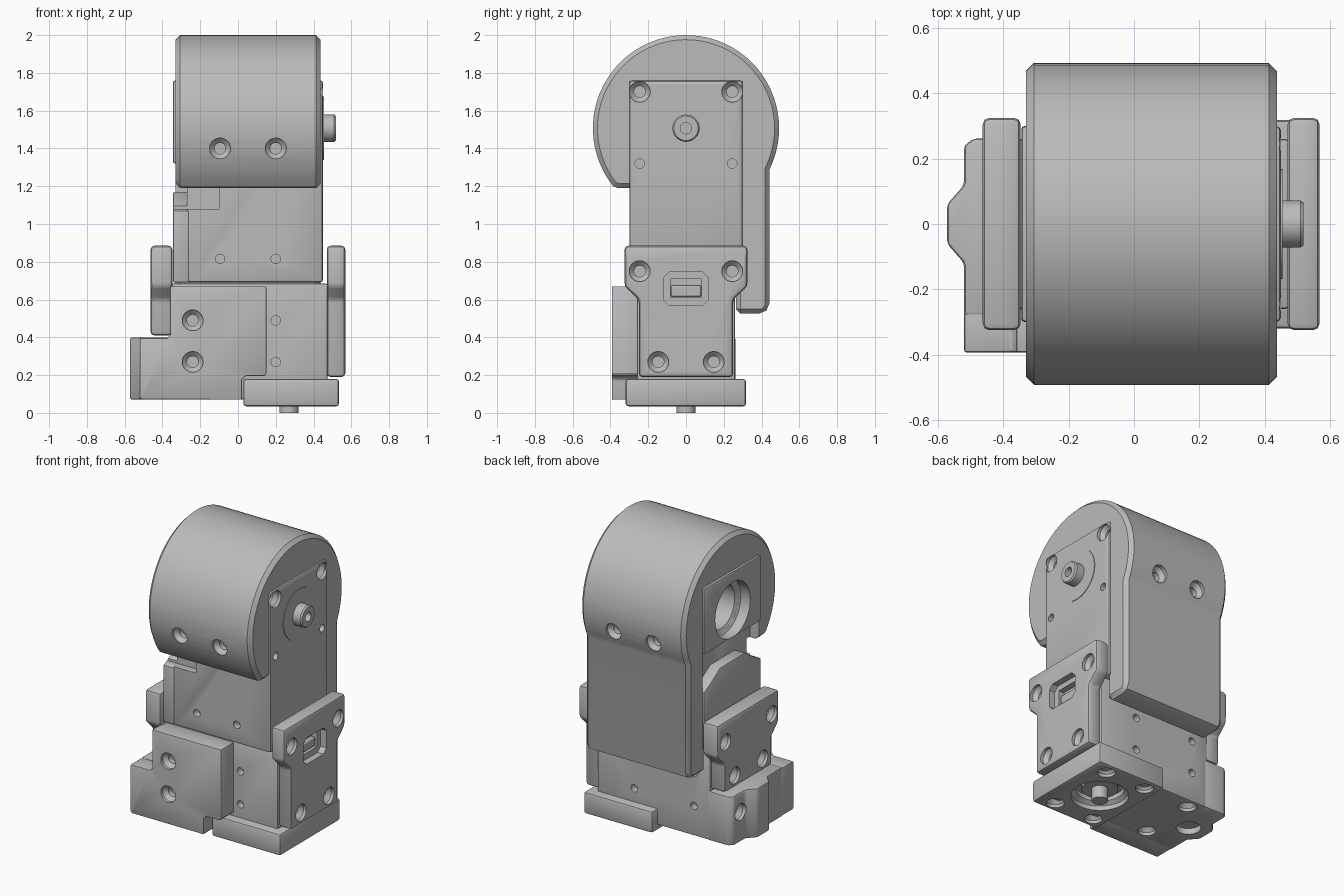
import bpy, bmesh, math
from mathutils import Vector

if "Cube" in bpy.data.objects:
    bpy.data.objects.remove(bpy.data.objects["Cube"])

grey = bpy.data.materials.new("light_grey")
grey.use_nodes = True
grey.diffuse_color = (0.5, 0.5, 0.5, 1)
grey.node_tree.nodes["Principled BSDF"].inputs["Base Color"].default_value = (0.5, 0.5, 0.5, 1)
parts = bpy.context.scene.collection.objects
existing = set(bpy.context.scene.objects)


def make(name, bm):
    bmesh.ops.recalc_face_normals(bm, faces=bm.faces)
    me = bpy.data.meshes.new(name)
    bm.to_mesh(me)
    bm.free()
    me.materials.append(grey)
    ob = bpy.data.objects.new(name, me)
    parts.link(ob)
    return ob


def bevel(ob, width, segments):
    if width:
        m = ob.modifiers.new("bevel", "BEVEL")
        m.width, m.segments = width, segments
        m.limit_method = "ANGLE"
        m.angle_limit = math.radians(35)
    return ob


def prism(name, pts, axis, lo, hi, width=0.0, segments=2):
    """Extrude an outline along an axis."""
    place = {"X": lambda a, b, d: (d, a, b), "Y": lambda a, b, d: (a, d, b),
             "Z": lambda a, b, d: (a, b, d)}[axis]
    bm = bmesh.new()
    low = [bm.verts.new(place(a, b, lo)) for a, b in pts]
    high = [bm.verts.new(place(a, b, hi)) for a, b in pts]
    bm.faces.new(low)
    bm.faces.new(high)
    for i in range(len(pts)):
        j = (i + 1) % len(pts)
        bm.faces.new((low[i], low[j], high[j], high[i]))
    return bevel(make(name, bm), width, segments)


def box(name, x, y, z, width=0.0, segments=2):
    pts = [(x[0], y[0]), (x[1], y[0]), (x[1], y[1]), (x[0], y[1])]
    return prism(name, pts, "Z", z[0], z[1], width, segments)


def lathe(name, profile, pos, direction, n=32):
    """Revolve (radius, height) pairs about a direction."""
    rot = Vector(direction).to_track_quat("Z", "Y")
    bm = bmesh.new()
    rings = [[bm.verts.new(Vector(pos) + rot @ Vector((r * math.cos(math.tau * i / n),
             r * math.sin(math.tau * i / n), h))) for i in range(n)] for r, h in profile]
    bm.faces.new(rings[0])
    bm.faces.new(rings[-1])
    for a, b in zip(rings, rings[1:]):
        for i in range(n):
            j = (i + 1) % n
            bm.faces.new((a[i], a[j], b[j], b[i]))
    return make(name, bm)


def screw(pos, inward):
    return lathe("cutter", [(.055, -.04), (.055, .02), (.03, .045), (.03, .08)], pos, inward, 24)


def pin(pos, inward):
    return lathe("cutter", [(.025, -.04), (.025, .05)], pos, inward, 16)


def cut(ob, cutters):
    """Carve cutters from a part, bake its modifiers and drop the cutters."""
    for c in cutters:
        c.hide_render = True
        m = ob.modifiers.new("cut", "BOOLEAN")
        m.operation, m.solver, m.object = "DIFFERENCE", "EXACT", c
    bpy.context.view_layer.update()
    dg = bpy.context.evaluated_depsgraph_get()
    me = bpy.data.meshes.new_from_object(ob.evaluated_get(dg))
    ob.modifiers.clear()
    ob.data = me
    for c in cutters:
        bpy.data.objects.remove(c)


def mirrored(half):
    """Complete an outline that is symmetric about its first coordinate."""
    return half + [(-a, b) for a, b in reversed(half)]


AXIS_Z, R = 1.507, 0.493
LEFT, RIGHT, BACK, FRONT, UP = (-1, 0, 0), (1, 0, 0), (0, 1, 0), (0, -1, 0), (0, 0, 1)

# Rounded motor cover with a long back panel
start, end = math.radians(218.5), math.radians(-26)
arc = [(R * math.cos(t), AXIS_Z + R * math.sin(t))
       for t in (start + (end - start) * i / 48 for i in range(49))]
outline = [(-.27, 1.19), (-.36, 1.19)] + arc + [(.443, .56), (.41, .525), (.265, .525), (.265, 1.19)]
cover = prism("rounded_cover", outline, "X", -.33, .437, .033, 1)
cut(cover, [box("cutter", (-1, 1), (-.298, .298), (.69, 1.755))]
    + [screw((x, s * .483, 1.4), (0, -s, 0)) for x in (-.095, .2) for s in (-1, 1)])


# Upper motor: core, bored left plate and stepped left block
def bore():
    return lathe("cutter", [(.185, -.05), (.185, .07), (.15, .09), (.15, .3)], (-.345, 0, AXIS_Z), RIGHT, 48)


def ledge():
    return box("cutter", (-.4, -.1), (-.4, -.25), (1.08, 1.2))


core = box("upper_motor_body", (-.27, .45), (-.3, .3), (.69, 1.76), .015)
left_plate = box("upper_left_plate", (-.345, -.26), (-.3, .3), (1.32, 1.76), .012)
left_block = prism("upper_left_block", mirrored([(.3, .69), (.3, 1.07), (.24, 1.1), (.13, 1.17)]),
                   "X", -.345, -.26, .01)
cut(left_plate, [bore()])
cut(left_block, [ledge()])
cut(core, [bore(), ledge()]
    + [f((.45, s * .245, z), LEFT) for s in (-1, 1) for f, z in ((screw, 1.7), (pin, 1.32))]
    + [pin((x, -.3, .815), BACK) for x in (-.095, .2)])
lathe("bore_hub", [(.09, 0), (.09, .05), (.04, .05), (.04, .02)], (-.04, 0, AXIS_Z), LEFT)
lathe("output_disc", [(.168, 0), (.168, .005)], (.449, 0, AXIS_Z), RIGHT, 48)
lathe("output_shaft", [(.072, 0), (.072, .06), (.065, .07), (.03, .07), (.03, .03)], (.449, 0, AXIS_Z), RIGHT)


# Lower motor, lying sideways with its output facing down
def well():
    return lathe("cutter", [(.175, -.05), (.175, .03), (.15, .05), (.15, .08)], (.27, 0, .035), UP, 48)


lower = box("lower_motor_body", (-.36, .475), (-.26, .26), (.07, .685), .012)
cut(lower, [well()] + [pin((.2, -.26, z), BACK) for z in (.27, .49)]
    + [pin((x, .26, z), FRONT) for x in (-.24, .2) for z in (.27, .49)]
    + [screw((-.26, s * .19, .07), UP) for s in (-1, 1)])
foot = prism("motor_foot", [(-.34, -.28), (-.52, -.28), (-.52, -.12), (-.572, -.06), (-.572, .06),
                            (-.52, .12), (-.52, .24), (-.49, .262), (-.34, .262)], "Z", .07, .4, .012)
cut(foot, [screw((-.52, .17, .27), RIGHT),
           lathe("cutter", [(.075, -.04), (.075, .04)], (-.43, 0, .07), UP)])

# Bottom flange and output stub
flange = box("bottom_flange", (.028, .535), (-.32, .318), (.035, .18), .015)
cut(flange, [well()] + [screw((.27 + a * .15, b * .24, .035), UP) for a in (-1, 1) for b in (-1, 1)])
lathe("bottom_stub", [(.05, 0), (.05, .13)], (.27, 0, 0), UP)
lathe("bottom_disc", [(.11, 0), (.11, .06)], (.27, 0, .08), UP)

# Stepped front plate
front = prism("front_plate", [(-.51, .07), (.02, .07), (.02, .175), (.04, .195), (.14, .195), (.15, .21),
                              (.15, .67), (-.36, .67), (-.36, .41), (-.375, .395), (-.52, .395), (-.52, .08)],
              "Y", -.393, -.25, .022)
cut(front, [screw((-.24, -.393, z), BACK) for z in (.27, .49)])


# Side brackets joining the two motors
def bracket(name, x0, x1, bottom):
    half = [(.25, bottom), (.25, .6), (.325, .67), (.325, .885)]
    return prism(name, mirrored(half), "X", x0, x1, .02)


def bracket_screws(x, inward, low_z):
    return [screw((x, s * y, z), inward) for s in (-1, 1) for y, z in ((.245, .75), (.147, low_z))]


slot = prism("cutter", mirrored([(.09, .57), (.12, .6), (.12, .715), (.09, .745)]), "X", .525, .65)
window = box("cutter", (.485, .65), (-.082, .082), (.61, .71))
cut(bracket("right_bracket", .47, .568, .19), bracket_screws(.568, LEFT, .27) + [slot, window])
box("bracket_clip", (.48, .515), (-.08, .08), (.615, .675), .008)
cut(bracket("left_bracket", -.463, -.347, .41), bracket_screws(-.463, RIGHT, .49))

# Smooth the round surfaces and keep the machined edges crisp
bpy.ops.object.select_all(action="DESELECT")
for ob in set(bpy.context.scene.objects) - existing:
    ob.select_set(True)
    bpy.context.view_layer.objects.active = ob
bpy.ops.object.shade_smooth_by_angle(angle=math.radians(30))
